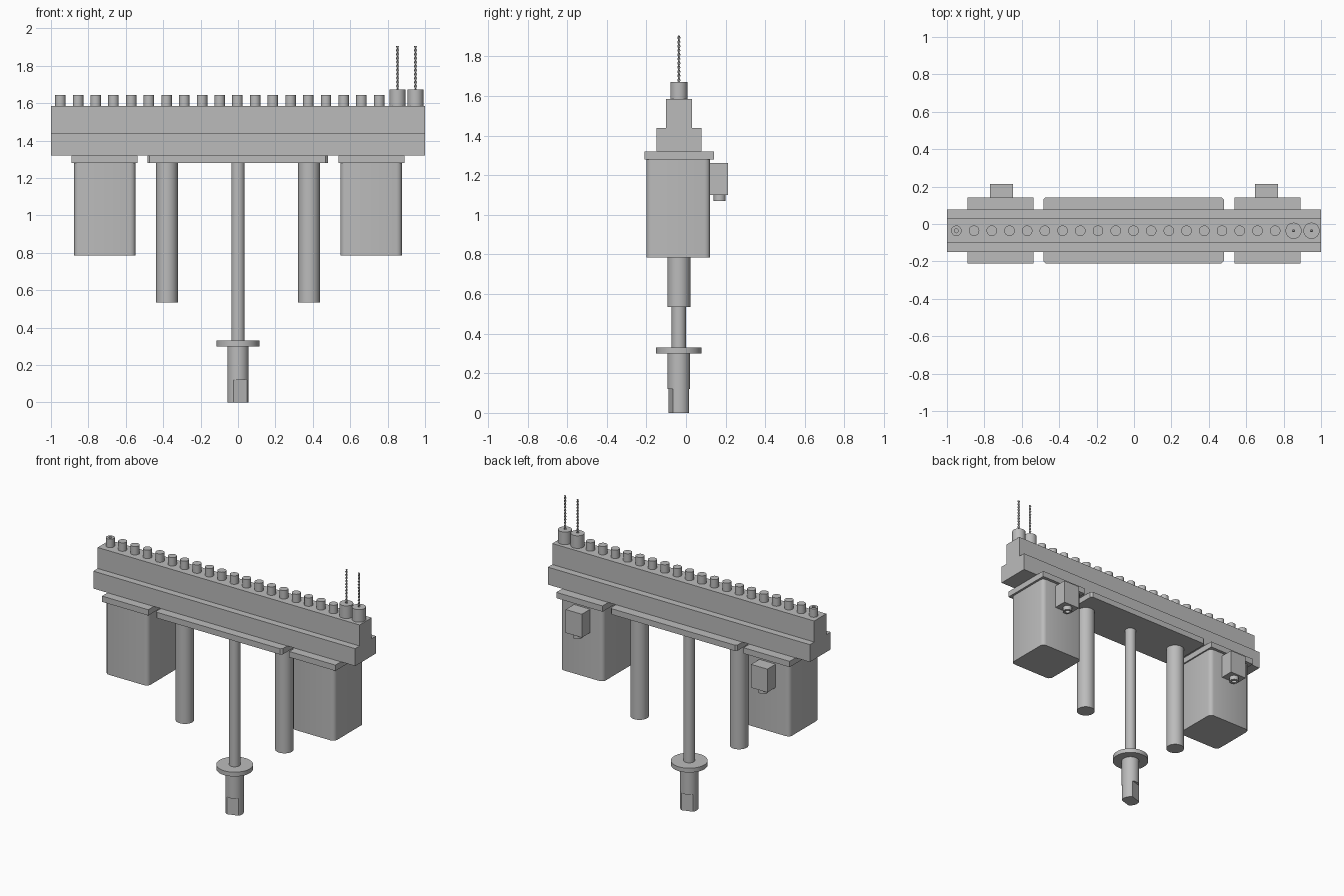
import bpy, bmesh, math
from mathutils import Matrix, Vector

if "Cube" in bpy.data.objects:
    bpy.data.objects.remove(bpy.data.objects["Cube"])

YC = -0.036   # shared centre plane of the spindle line
grey = bpy.data.materials.new("machine_grey")
grey.use_nodes = True
grey.diffuse_color = (0.5, 0.5, 0.5, 1)
grey.node_tree.nodes["Principled BSDF"].inputs["Base Color"].default_value = (0.5, 0.5, 0.5, 1)


def finish(name, bm, smooth=False):
    bmesh.ops.recalc_face_normals(bm, faces=bm.faces)
    me = bpy.data.meshes.new(name)
    bm.to_mesh(me)
    bm.free()
    me.materials.append(grey)
    ob = bpy.data.objects.new(name, me)
    bpy.context.collection.objects.link(ob)
    if smooth:
        bpy.ops.object.select_all(action='DESELECT')
        ob.select_set(True)
        bpy.context.view_layer.objects.active = ob
        bpy.ops.object.shade_smooth_by_angle(angle=math.radians(35))


def box(name, x, y, z, corner=0, segments=1):
    """Box from (min, max) ranges, optionally with bevelled vertical edges."""
    bm = bmesh.new()
    bmesh.ops.create_cube(bm, size=1)
    for v in bm.verts:
        v.co = [r[0] + (c + 0.5) * (r[1] - r[0]) for r, c in zip((x, y, z), v.co)]
    if corner:
        upright = [e for e in bm.edges if abs(e.verts[0].co.z - e.verts[1].co.z) > 1e-4]
        bmesh.ops.bevel(bm, geom=upright, offset=corner, segments=segments,
                        profile=0.5, affect='EDGES')
    finish(name, bm, segments > 1)


def skin(name, rings):
    """Join equal rings of points with quads and cap both ends."""
    bm = bmesh.new()
    loops = [[bm.verts.new(p) for p in ring] for ring in rings]
    n = len(loops[0])
    for a, b in zip(loops, loops[1:]):
        for i in range(n):
            j = (i + 1) % n
            bm.faces.new((a[i], a[j], b[j], b[i]))
    bm.faces.new(loops[0])
    bm.faces.new(loops[-1])
    finish(name, bm, True)


def turned(name, x, y, profile, sides=40):
    """Solid of revolution from (radius, z) points."""
    angles = [math.tau * i / sides for i in range(sides)]
    skin(name, [[(x + r * math.cos(a), y + r * math.sin(a), z) for a in angles]
                for r, z in profile])


def rod(name, x, r, z0, z1, sides=40):
    turned(name, x, YC, [(r, z0), (r, z1)], sides)


def drill_bit(name, x, z0, z1, turns=5.5, steps=88):
    """Two-flute bit: a flat oval section twisted upward."""
    angles = [math.tau * k / 8 for k in range(8)]
    rings = []
    for s in range(steps + 1):
        t = s / steps
        twist = Matrix.Rotation(math.tau * turns * t, 3, 'Z')
        base = Vector((x, YC, z0 + t * (z1 - z0)))
        rings.append([base + twist @ Vector((0.008 * math.cos(a), 0.004 * math.sin(a), 0))
                      for a in angles])
    skin(name, rings)


# Stepped spindle housing
box("housing_lower", (-1, 1), (-0.15, 0.078), (1.32, 1.44))
box("housing_upper", (-1, 1), (-0.102, 0.03), (1.44, 1.585))
box("centre_flange", (-0.485, 0.481), (-0.21, 0.142), (1.28, 1.32), 0.012)

# Row of small spindles, the first with a collet hole
turned("hollow_spindle", -0.95, YC, [(0.028, 1.585), (0.028, 1.643),
                                     (0.011, 1.643), (0.011, 1.61)], 32)
for i in range(1, 19):
    rod("spindle", -0.95 + i * 0.0947, 0.028, 1.585, 1.643, 32)

# Drill chucks and bits
for x in (0.853, 0.949):
    rod("drill_chuck", x, 0.043, 1.585, 1.672)
    drill_bit("drill_bit", x, 1.67, 1.905)

# Mirrored motors, flanges, connectors and guide cylinders
for side, s in (("left", 1), ("right", -1)):
    def span(a, b):
        return tuple(sorted((s * a, s * b)))
    box(side + "_motor_flange", span(0.538, 0.891), (-0.21, 0.142), (1.28, 1.32))
    box(side + "_motor", span(0.548, 0.876), (-0.2, 0.122), (0.785, 1.28), 0.028, 3)
    box(side + "_connector", span(0.646, 0.77), (0.12, 0.213), (1.1, 1.261))
    turned(side + "_connector_socket", s * 0.708, 0.17,
           [(0.03, 1.1), (0.03, 1.07), (0.016, 1.07), (0.016, 1.095)], 32)
    rod(side + "_guide_cylinder", s * 0.38, 0.058, 0.535, 1.28)

# Central drive shaft with collar
rod("drive_shaft", 0, 0.036, 0.33, 1.28)
rod("shaft_collar", 0, 0.115, 0.3, 0.33, 48)
rod("shank", 0, 0.057, 0.12, 0.3)

# Shank tip with two parallel wrench flats
bm = bmesh.new()
bmesh.ops.create_cone(bm, cap_ends=True, segments=64, radius1=0.057, radius2=0.057, depth=0.12)
bmesh.ops.translate(bm, vec=(0, YC, 0.06), verts=bm.verts)
for d in (1, -1):
    normal = d * Vector((math.cos(math.radians(-73)), math.sin(math.radians(-73)), 0))
    bmesh.ops.bisect_plane(bm, geom=bm.verts[:] + bm.edges[:] + bm.faces[:],
                           plane_co=Vector((0, YC, 0)) + 0.042 * normal,
                           plane_no=normal, clear_outer=True)
    bmesh.ops.holes_fill(bm, edges=[e for e in bm.edges if e.is_boundary])
finish("shank_tip", bm, True)
